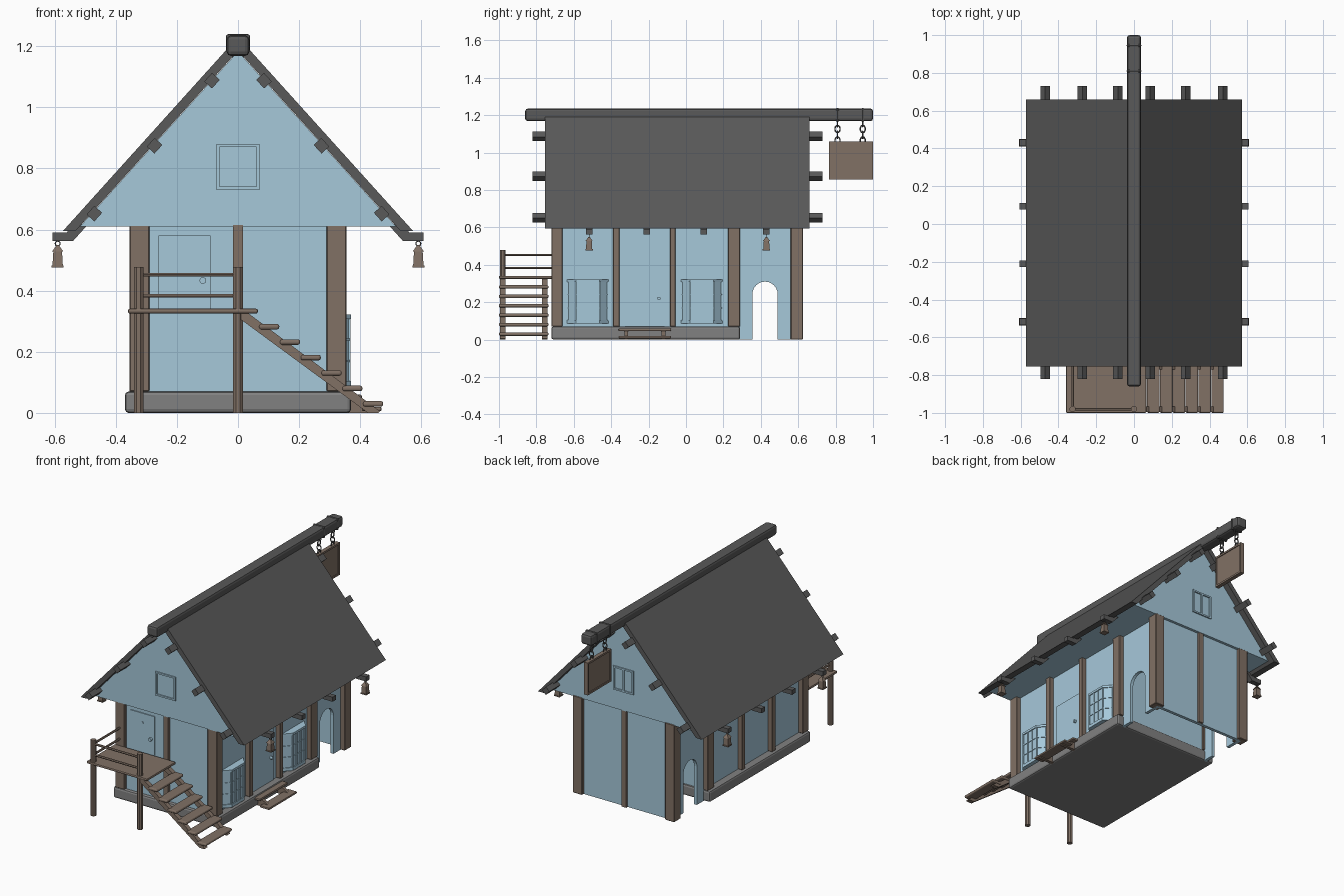
import bpy, bmesh
from math import pi, sin, cos, atan
from mathutils import Vector, Matrix

if "Cube" in bpy.data.objects:
    bpy.data.objects.remove(bpy.data.objects["Cube"])


def material(name, rgb):
    m = bpy.data.materials.new(name)
    m.diffuse_color = (*rgb, 1)
    m.use_nodes = True
    m.node_tree.nodes["Principled BSDF"].inputs["Base Color"].default_value = m.diffuse_color
    return m


BLUE = material("wall_blue", (0.38, 0.58, 0.70))
WOOD = material("wood_brown", (0.22, 0.165, 0.13))
DARK = material("roof_dark", (0.10, 0.10, 0.10))
STONE = material("stone_grey", (0.22, 0.22, 0.22))


def finish(name, bm, mat, bevel=0.0, segments=1):
    bmesh.ops.recalc_face_normals(bm, faces=bm.faces)
    me = bpy.data.meshes.new(name)
    bm.to_mesh(me)
    bm.free()
    me.materials.append(mat)
    ob = bpy.data.objects.new(name, me)
    bpy.context.collection.objects.link(ob)
    if bevel:
        b = ob.modifiers.new("bevel", "BEVEL")
        b.width, b.segments = bevel, segments
    return ob


def box(name, x, y, z, mat, bevel=0.0, segments=1):
    bm = bmesh.new()
    bmesh.ops.create_cube(bm, size=1)
    for v in bm.verts:
        v.co = [r[0] + (c + 0.5) * (r[1] - r[0]) for c, r in zip(v.co, (x, y, z))]
    return finish(name, bm, mat, bevel, segments)


def prism(name, pts, axis, lo, hi, mat):
    """Extrude a 2D outline along x, y or z."""
    place = {"x": lambda a, b: (lo, a, b), "y": lambda a, b: (a, lo, b), "z": lambda a, b: (a, b, lo)}[axis]
    bm = bmesh.new()
    f = bm.faces.new([bm.verts.new(place(*p)) for p in pts])
    new = bmesh.ops.extrude_face_region(bm, geom=[f])["geom"]
    step = Vector([(hi - lo) * (axis == a) for a in "xyz"])
    bmesh.ops.translate(bm, vec=step, verts=[g for g in new if isinstance(g, bmesh.types.BMVert)])
    return finish(name, bm, mat)


def rod(name, p, q, r, mat, sides=8, r2=None):
    p, q = Vector(p), Vector(q)
    d = q - p
    turn = d.to_track_quat("Z", "Y").to_matrix().to_4x4()
    bm = bmesh.new()
    bmesh.ops.create_cone(bm, cap_ends=True, segments=sides, radius1=r, radius2=r if r2 is None else r2,
                          depth=d.length,
                          matrix=Matrix.Translation((p + q) / 2) @ turn @ Matrix.Rotation(pi / sides, 4, "Z"))
    return finish(name, bm, mat)


def link(name, loc, rot, r, minor, mat, stretch=1.0):
    bpy.ops.mesh.primitive_torus_add(location=loc, rotation=rot, major_segments=12, minor_segments=6,
                                     major_radius=r, minor_radius=minor)
    ob = bpy.context.object
    ob.name = name
    ob.scale.x = stretch
    ob.data.materials.append(mat)
    bpy.ops.object.shade_smooth_by_angle()


# Foundation and main room
box("foundation", (-.37, .37), (-.72, .29), (0, .07), STONE, .012, 2)
box("ground_floor_walls", (-.325, .325), (-.70, .28), (.05, .62), BLUE)

# Rear passage: two arched side walls and a back wall, open below
arch = [(.4225 - .0675 * cos(pi * i / 12), .2425 + .0675 * sin(pi * i / 12)) for i in range(13)]
outline = [(.28, 0), (.355, 0)] + arch + [(.49, 0), (.60, 0), (.60, .62), (.28, .62)]
for s, side in ((1, "right"), (-1, "left")):
    prism(f"{side}_arch_wall", outline, "x", s * .305, s * .325, BLUE)
box("back_wall", (-.31, .31), (.585, .605), (0, .62), BLUE)

# Timber posts
for s, side in ((1, "right"), (-1, "left")):
    for i, (y0, y1, z0) in enumerate([(-.72, -.66, .07), (-.39, -.355, .07), (-.085, -.055, .07),
                                      (.225, .29, .07), (.56, .625, 0)]):
        box(f"{side}_post_{i}", sorted((s * .29, s * .355)), (y0, y1), (z0, .615), WOOD, .003)
box("front_middle_post", (-.016, .016), (-.72, -.69), (.07, .615), WOOD)
box("back_middle_post", (-.016, .016), (.59, .62), (0, .615), WOOD)

# Attic with overhanging gables, roof slabs, purlins, ridge
prism("attic", [(-.517, .61), (.517, .61), (0, 1.183)], "y", -.72, .622, BLUE)
slope = atan(1.108)
for s, side in ((1, "right"), (-1, "left")):
    prism(f"{side}_roof", [(0, 1.23), (s * .573, .595), (s * .532, .595), (0, 1.185)], "y", -.755, .66, DARK)
    for i, (x, z) in enumerate([(.085, 1.087), (.273, .874), (.47, .652)]):
        p = box(f"{side}_purlin_{i}", (-.019, .019), (-.82, .73), (-.017, .017), DARK)
        p.location, p.rotation_euler = (s * x, 0, z), (0, s * slope, 0)
    for i, y in enumerate((-.518, -.21, .095, .43)):
        prism(f"{side}_rafter_tail_{i}", [(s * .607, .591), (s * .607, .562), (s * .54, .562), (s * .495, .612),
                                          (s * .53, .625), (s * .56, .591)], "y", y - .017, y + .017, DARK)
box("ridge_beam", (-.037, .037), (-.86, 1.0), (1.168, 1.235), DARK, .014, 2)

# Hanging lanterns
for s in (1, -1):
    for y in (-.518, .43):
        x = s * .59
        link("lantern_ring", (x, y, .554), (pi / 2, 0, 0), .008, .002, DARK)
        rod("lantern_cap", (x, y, .528), (x, y, .549), .026, WOOD, 4, .005)
        rod("lantern_body", (x, y, .482), (x, y, .528), .024, WOOD, 4, .02)
        rod("lantern_base", (x, y, .476), (x, y, .483), .028, WOOD, 4)

# Hanging board on chains
box("hanging_board", (-.008, .008), (.77, .995), (.86, 1.055), WOOD)
for z in (.855, 1.048):
    box("board_rail", (-.013, .013), (.765, 1.0), (z, z + .012), WOOD)
for y in (.765, .988):
    box("board_stile", (-.013, .013), (y, y + .012), (.855, 1.06), WOOD)
for y in (.81, .945):
    box("chain_band", (-.04, .04), (y - .008, y + .008), (1.163, 1.239), DARK, .014, 2)
    for i in range(4):
        link("chain_link", (0, y, 1.064 + i * .031), (pi / 2 if i % 2 else 0, pi / 2, 0), .014, .0035, DARK, 1.35)


# Gable windows
def gable_window(name, y, out, mullion):
    face = sorted((y, y + out * .008))
    for x in (-.07, .06):
        box(name + "_stile", (x, x + .01), face, (.73, .88), BLUE)
    for z in (.73, .87):
        box(name + "_rail", (-.07, .07), face, (z, z + .01), BLUE)
    if mullion:
        box(name + "_mullion", (-.006, .006), face, (.73, .88), BLUE)


gable_window("front_window", -.72, -1, False)
gable_window("back_window", .622, 1, True)

# Upper front door and lower side door
box("upper_door", (-.26, -.09), (-.706, -.69), (.335, .58), BLUE)
rod("door_knob", (-.115, -.70, .433), (-.115, -.72, .433), .011, BLUE, 12)
rod("door_peephole", (-.175, -.70, .52), (-.175, -.709, .52), .008, BLUE, 12)
box("side_door", (.31, .33), (-.325, -.115), (.07, .40), BLUE)
rod("side_door_knob", (.32, -.145, .22), (.345, -.145, .22), .009, BLUE, 12)

# Bay windows on the right side
for y0, y1 in ((-.63, -.42), (-.02, .19)):
    def trapezoid(g):
        return [(.31, y0 - g), (.325, y0 - g), (.364 + g, y0 + .045 - g / 2),
                (.364 + g, y1 - .045 + g / 2), (.325, y1 + g), (.31, y1 + g)]
    prism("bay_glass", trapezoid(0), "z", .09, .315, BLUE)
    prism("bay_sill", trapezoid(.006), "z", .085, .105, BLUE)
    prism("bay_cap", trapezoid(.006), "z", .308, .322, BLUE)
    path = trapezoid(.001)[1:5]
    mid = (y0 + y1) / 2
    for x, y in path + [(.365, mid - .02), (.365, mid + .02)]:
        rod("bay_upright", (x, y, .10), (x, y, .31), .005, BLUE, 4)
    for z in (.17, .24):
        for a, b in zip(path, path[1:]):
            rod("bay_crossbar", (*a, z), (*b, z), .004, BLUE, 4)

# Landing, legs and handrails
box("landing", (-.36, .065), (-1, -.715), (.325, .341), WOOD, .006, 2)
for x in (-.325, 0):
    rod("landing_leg", (x, -.98, 0), (x, -.98, .478), .017, WOOD, 8)
for z in (.383, .452):
    rod("front_rail", (-.325, -.98, z), (0, -.98, z), .007, WOOD, 6)
    rod("side_rail", (-.325, -.98, z), (-.325, -.71, z), .007, WOOD, 6)

# Stairs down to the right
for y in (-.98, -.755):
    prism("stair_stringer", [(.01, .325), (.035, .325), (.465, .005), (.46, 0), (.425, 0), (.01, .305)],
          "y", y - .014, y + .014, WOOD)
for i in range(6):
    x, z = .102 + i * .068, .282 - i * .0505
    box("stair_tread", (x - .033, x + .033), (-1, -.735), (z - .009, z + .009), WOOD, .0075, 3)

# Low steps at the side door
box("side_step_top", (.34, .405), (-.36, -.08), (.045, .06), WOOD, .005, 2)
box("side_step_bottom", (.405, .47), (-.36, -.08), (.006, .02), WOOD, .005, 2)
for y in (-.32, -.12):
    prism("side_step_bracket", [(.36, 0), (.46, 0), (.46, .008), (.395, .046), (.36, .046)],
          "y", y - .01, y + .01, WOOD)
